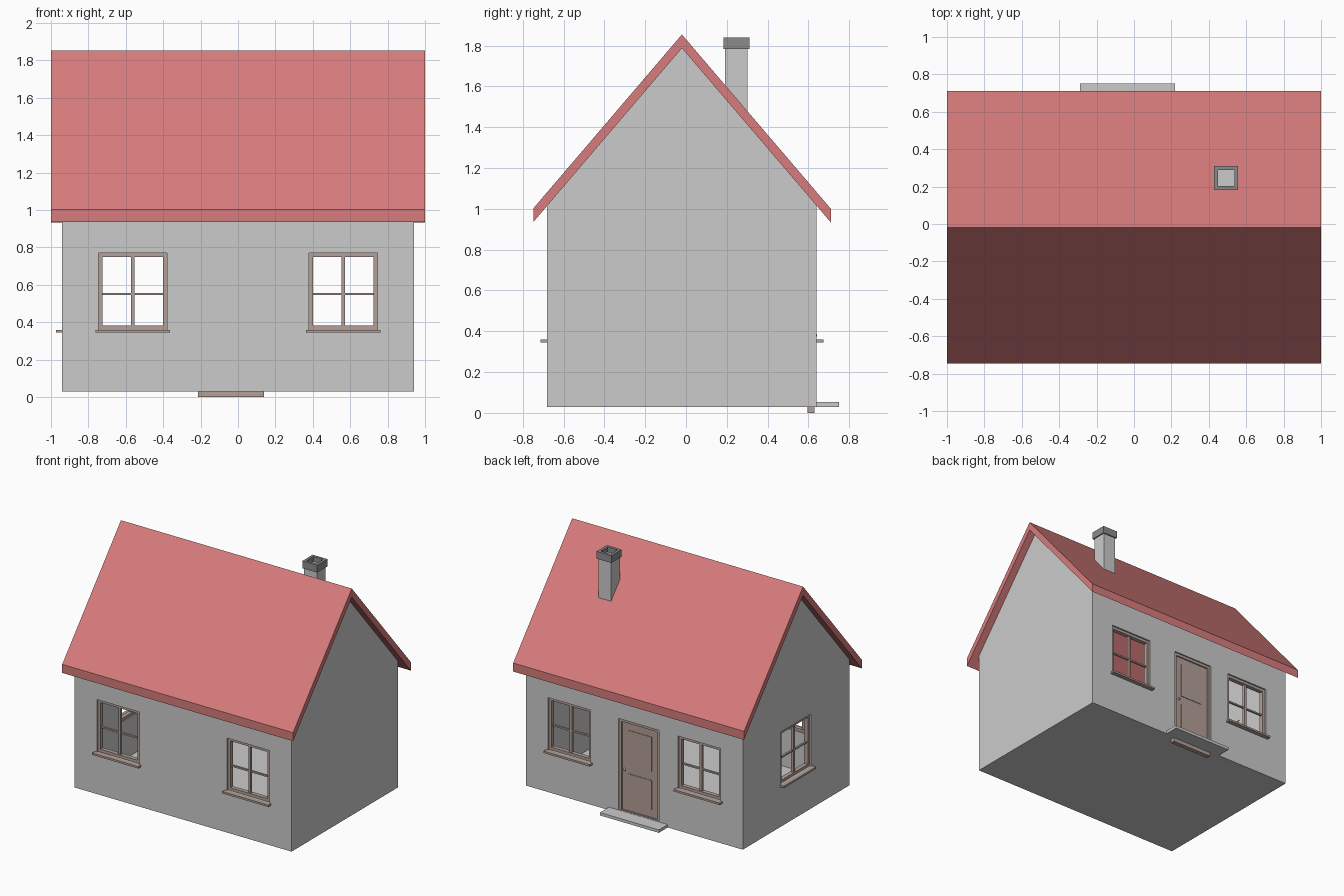
import bpy, bmesh, math
from mathutils import Matrix, Vector

if "Cube" in bpy.data.objects:
    bpy.data.objects.remove(bpy.data.objects["Cube"])


def material(name, rgb):
    m = bpy.data.materials.new(name)
    m.diffuse_color = (*rgb, 1)
    m.use_nodes = True
    m.node_tree.nodes["Principled BSDF"].inputs["Base Color"].default_value = m.diffuse_color
    return m


RED = material("roof_red", (0.68, 0.2, 0.2))
BROWN = material("wood_brown", (0.45, 0.35, 0.31))
DARK = material("cap_dark", (0.26, 0.26, 0.26))


def finish(name, bm, mat=None, matrix=Matrix()):
    bmesh.ops.recalc_face_normals(bm, faces=bm.faces)
    me = bpy.data.meshes.new(name)
    bm.to_mesh(me)
    bm.free()
    ob = bpy.data.objects.new(name, me)
    ob.matrix_world = matrix
    bpy.context.collection.objects.link(ob)
    if mat:
        me.materials.append(mat)
    return ob


def boxes(name, spans, mat=None, matrix=Matrix()):
    """One object from boxes given as (x0, x1, y0, y1, z0, z1)."""
    bm = bmesh.new()
    for x0, x1, y0, y1, z0, z1 in spans:
        centre = Vector((x0 + x1, y0 + y1, z0 + z1)) / 2
        size = Matrix.Diagonal((x1 - x0, y1 - y0, z1 - z0, 1))
        bmesh.ops.create_cube(bm, size=1, matrix=Matrix.Translation(centre) @ size)
    return finish(name, bm, mat, matrix)


def prism(name, profile, x0, x1, mat=None):
    """Extrude a (y, z) profile along x."""
    bm = bmesh.new()
    face = bm.faces.new([bm.verts.new((x0, y, z)) for y, z in profile])
    out = bmesh.ops.extrude_face_region(bm, geom=[face])
    verts = [g for g in out["geom"] if isinstance(g, bmesh.types.BMVert)]
    bmesh.ops.translate(bm, verts=verts, vec=(x1 - x0, 0, 0))
    return finish(name, bm, mat)


def cut(target, cutter):
    cutter.hide_render = True
    mod = target.modifiers.new("cut", 'BOOLEAN')
    mod.object, mod.operation, mod.solver = cutter, 'DIFFERENCE', 'EXACT'
    bpy.context.view_layer.objects.active = target
    bpy.ops.object.modifier_apply(modifier=mod.name)
    bpy.data.objects.remove(cutter)


# Main dimensions
WX, YF, YB, FLOOR, T = 0.94, -0.68, 0.64, 0.03, 0.05
RIDGE, APEX, SLOPE = -0.02, 1.787, 1.17


def under(y):
    return APEX - SLOPE * abs(y - RIDGE)


# Gabled walls, hollow up to the roof
walls = prism("walls", [(YF, FLOOR), (YB, FLOOR), (YB, under(YB)),
                        (RIDGE, APEX), (YF, under(YF))], -WX, WX)
cut(walls, boxes("room_cutter", [(-WX + T, WX - T, YF + T, YB - T, FLOOR + 0.025, 2.2)]))

# Roof slab with vertical eave faces
E0, E1, RT = -0.747, 0.71, 0.067
prism("roof", [(E0, under(E0)), (RIDGE, APEX), (E1, under(E1)),
               (E1, under(E1) + RT), (RIDGE, APEX + RT), (E0, under(E0) + RT)], -1, 1, RED)


# Windows: local -y points out of the wall, local y = 0 is the wall face
def window(name, x, y, angle):
    place = Matrix.Translation((x, y, 0)) @ Matrix.Rotation(angle, 4, 'Z')
    w, b, t, f = 0.184, 0.36, 0.77, 0.022
    cut(walls, boxes("window_cutter", [(-w, w, -0.1, 0.1, b, t)], None, place))
    d0, d1 = 0.012, 0.045
    boxes(name + "_frame", [
        (-w, -w + f, d0, d1, b, t), (w - f, w, d0, d1, b, t),
        (-w + f, w - f, d0, d1, b, b + f), (-w + f, w - f, d0, d1, t - f, t),
        (-0.009, 0.009, d0 + 0.006, d1 - 0.006, b + f, t - f),
        (-w + f, w - f, d0 + 0.009, d1 - 0.009, 0.545, 0.557)], BROWN, place)
    boxes(name + "_sill", [(-0.2, 0.2, -0.034, 0.03, 0.345, b)], BROWN, place)


for side, x in (("left", -0.563), ("right", 0.563)):
    window("front_window_" + side, x, YF, 0)
    window("back_window_" + side, x, YB, math.pi)
window("side_window", -WX, RIDGE, -math.pi / 2)

# Back door, its threshold reaching below the floor
place = Matrix.Translation((-0.038, YB, 0)) @ Matrix.Rotation(math.pi, 4, 'Z')
w, f, top = 0.176, 0.022, 0.77
cut(walls, boxes("door_cutter", [(-w, w, -0.1, 0.1, 0.055, top)], None, place))
boxes("door_frame", [(-w, -w + f, 0.01, 0.045, 0, top), (w - f, w, 0.01, 0.045, 0, top),
                     (-w + f, w - f, 0.01, 0.045, top - f, top),
                     (-w + f, w - f, 0.01, 0.045, 0, 0.06)], BROWN, place)
boxes("door_leaf", [(-w + f, w - f, 0.02, 0.04, 0.06, top - f)], BROWN, place)
boxes("door_panels", [(-0.1, 0.1, 0.016, 0.044, z0, z1)
                      for z0, z1 in ((0.12, 0.35), (0.42, 0.69))], BROWN, place)

# Door knobs on both faces
bm = bmesh.new()
for y in (0.008, 0.052):
    bmesh.ops.create_uvsphere(bm, u_segments=12, v_segments=8, radius=0.01,
                              matrix=Matrix.Translation((-0.13, y, 0.38)))
finish("door_knobs", bm, None, place)

# Doorstep
boxes("doorstep", [(-0.29, 0.22, YB, 0.75, FLOOR, 0.053)])

# Chimney shaft, its foot following the roof, and ring cap
cx, cy, r = 0.493, 0.247, 0.055
prism("chimney_shaft", [(cy - r, under(cy - r) + 0.01), (cy + r, under(cy + r) + 0.01),
                        (cy + r, 1.80), (cy - r, 1.80)], cx - r, cx + r)
cap = boxes("chimney_cap", [(cx - 0.064, cx + 0.064, cy - 0.064, cy + 0.064, 1.783, 1.84)], DARK)
cut(cap, boxes("cap_cutter", [(cx - 0.043, cx + 0.043, cy - 0.043, cy + 0.043, 1.7, 1.9)]))
